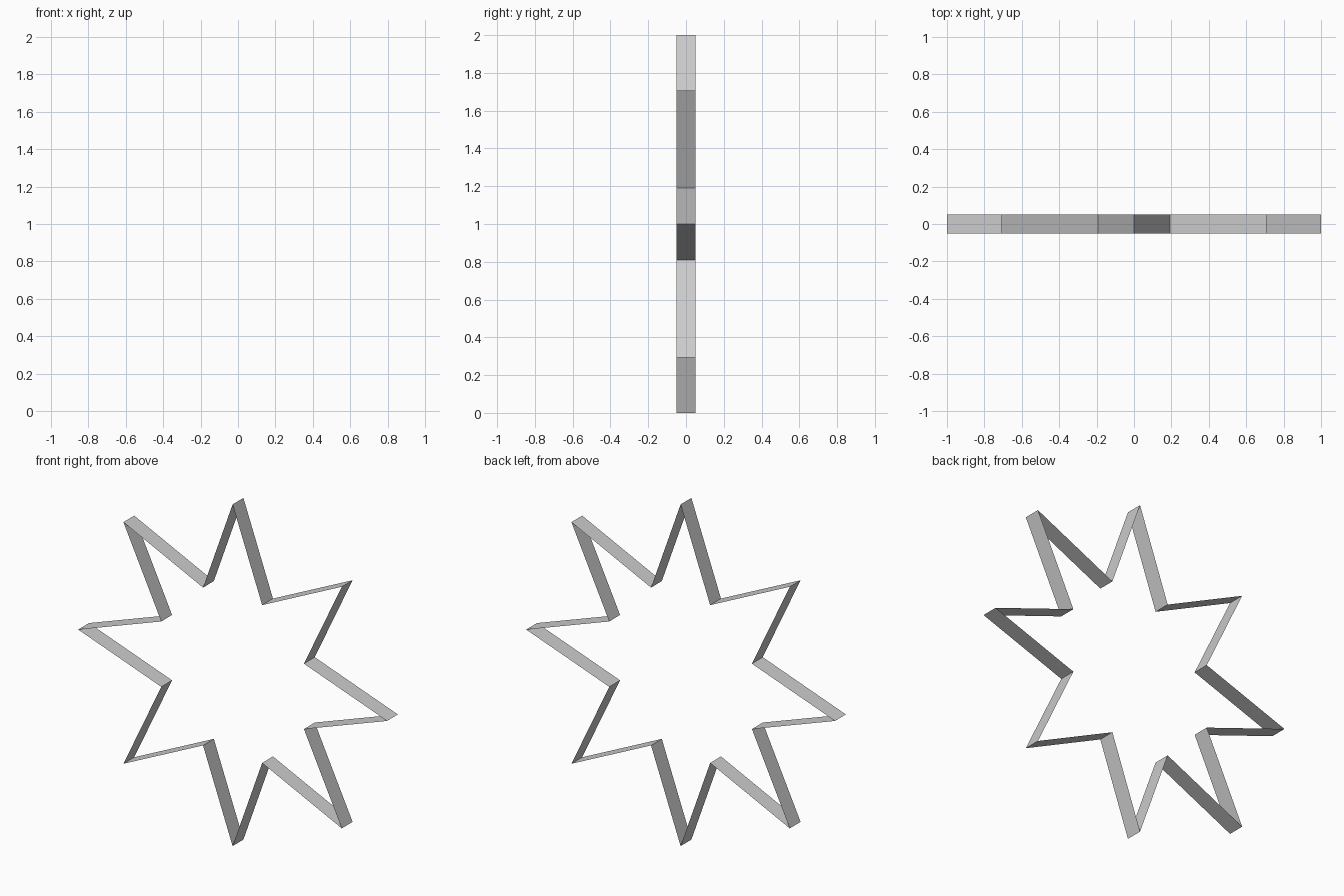
import bpy, bmesh
from math import sin, cos, pi

if "Cube" in bpy.data.objects:
    bpy.data.objects.remove(bpy.data.objects["Cube"])

POINTS, OUTER, INNER, DEPTH = 8, 1.0, 0.5, 0.1

# Star outline in the xz plane, drawn as an open-ended thin band along y
bm = bmesh.new()
ring = []
for i in range(POINTS * 2):
    r = INNER if i % 2 else OUTER
    a = i * pi / POINTS
    x, z = r * sin(a), 1 + r * cos(a)
    ring.append([bm.verts.new((x, y, z)) for y in (-DEPTH / 2, DEPTH / 2)])

# Flat wall between each tip and valley, facing outward
for (a, b), (c, d) in zip(ring, ring[1:] + ring[:1]):
    bm.faces.new((a, b, d, c))
bm.normal_update()
bm.faces.ensure_lookup_table()
if bm.faces[0].normal.z < 0:
    bmesh.ops.reverse_faces(bm, faces=bm.faces[:])

mesh = bpy.data.meshes.new("star_band")
bm.to_mesh(mesh)
bm.free()
bpy.context.collection.objects.link(bpy.data.objects.new("star_band", mesh))
